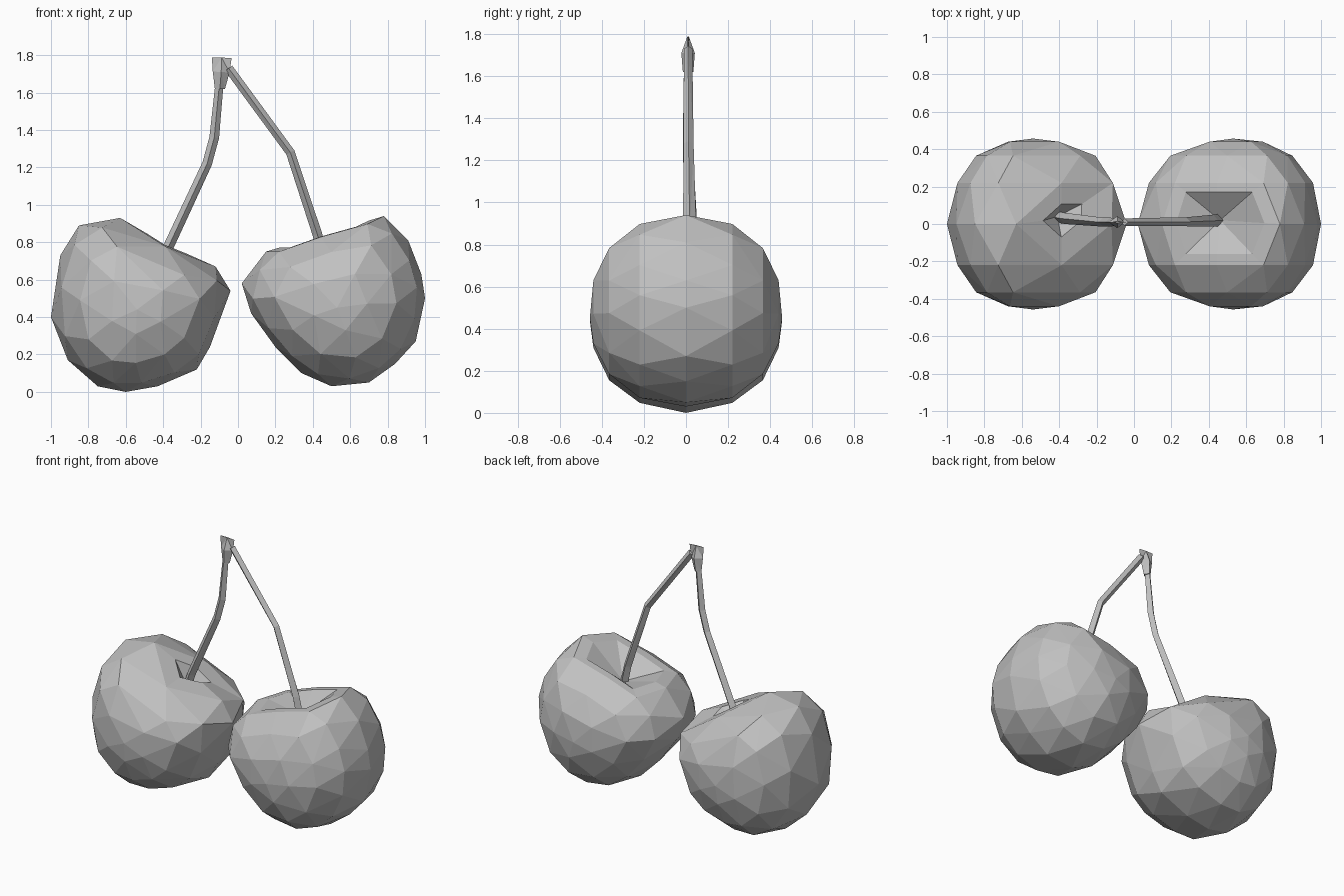
import bpy, bmesh, math
from mathutils import Vector

if "Cube" in bpy.data.objects:
    bpy.data.objects.remove(bpy.data.objects["Cube"])

grey = bpy.data.materials.new("plain grey")
grey.diffuse_color = (0.53, 0.53, 0.53, 1)
grey.use_nodes = True
grey.node_tree.nodes["Principled BSDF"].inputs["Base Color"].default_value = grey.diffuse_color


def finish(bm, name):
    bmesh.ops.recalc_face_normals(bm, faces=bm.faces[:])
    mesh = bpy.data.meshes.new(name)
    bm.to_mesh(mesh)
    bm.free()
    mesh.materials.append(grey)
    ob = bpy.data.objects.new(name, mesh)
    bpy.context.collection.objects.link(ob)


def cherry(name, outline, centre, rim, pit, drop, spread):
    """Faceted fruit: front outline shrunk towards both sides, with a stem pit."""
    bm = bmesh.new()
    n = len(outline)
    c = Vector(centre)
    pts = [Vector(p) for p in outline]

    def ring(y, scale, count, shift):
        for i in range(count):
            t = (i + shift) * n / count
            k = int(t)
            p = pts[k % n].lerp(pts[(k + 1) % n], t - k)
            if shift:                       # keep chord midpoints round
                p = c + (p - c) * 1.02
            p = c + (p - c) * scale
            bm.verts.new((p.x, y, p.y))

    ring(0, 1, n, 0)
    for side in (-1, 1):
        ring(side * 0.22, 0.91, n, 0.5)
        ring(side * 0.365, 0.67, 10, 0.25)
        ring(side * 0.44, 0.34, 5, 0.6)
        bm.verts.new((c.x, side * 0.457, c.y - 0.03))
    tip = bm.verts.new(rim)
    bmesh.ops.convex_hull(bm, input=bm.verts[:])
    bmesh.ops.delete(bm, geom=[v for v in bm.verts if not v.link_faces],
                     context='VERTS')
    bmesh.ops.triangulate(bm, faces=bm.faces[:])

    # Rebuild the top fan as a rim ring around a sunken pit
    top = Vector(rim) - Vector((0, 0, drop))
    tip = min(bm.verts, key=lambda v: (v.co - Vector(rim)).length)
    pairs = [[v for v in f.verts if v != tip] for f in tip.link_faces]
    bm.verts.remove(tip)
    floor = bm.verts.new(pit)
    mid = {}
    for a, b in pairs:
        for v in (a, b):
            if v not in mid:
                mid[v] = bm.verts.new(top.lerp(v.co, spread))
        bm.faces.new((a, b, mid[b], mid[a]))
        bm.faces.new((mid[a], mid[b], floor))
    bmesh.ops.triangulate(bm, faces=bm.faces[:])
    finish(bm, name)


def stem(name, path):
    """Four-sided sweep; each point is x, y, z, half width, half depth."""
    bm = bmesh.new()
    loops = []
    for i, (x, y, z, w, d) in enumerate(path):
        a, b = path[max(i - 1, 0)], path[min(i + 1, len(path) - 1)]
        t = Vector((b[0] - a[0], 0, b[2] - a[2])).normalized()
        side = Vector((t.z, 0, -t.x)) * w
        deep = Vector((0, d, 0))
        p = Vector((x, y, z))
        loops.append([bm.verts.new(p + o) for o in (side, deep, -side, -deep)])
    for a, b in zip(loops, loops[1:]):
        for i in range(4):
            j = (i + 1) % 4
            bm.faces.new((a[i], a[j], b[j], b[i]))
    bm.faces.new(loops[0])
    bm.faces.new(loops[-1])
    bmesh.ops.triangulate(bm, faces=bm.faces[:])
    finish(bm, name)


# Fruits
cherry("left_cherry",
       [(-0.63, 0.93), (-0.85, 0.89), (-0.95, 0.73), (-1.0, 0.4),
        (-0.91, 0.17), (-0.75, 0.03), (-0.6, 0.0), (-0.43, 0.03),
        (-0.22, 0.12), (-0.15, 0.24), (-0.04, 0.54), (-0.12, 0.67)],
       (-0.54, 0.47), (-0.39, 0.03, 0.84), (-0.41, 0.04, 0.67), 0.05, 0.4)
cherry("right_cherry",
       [(0.63, 0.92), (0.24, 0.79), (0.15, 0.75), (0.02, 0.58),
        (0.07, 0.42), (0.2, 0.24), (0.34, 0.1), (0.5, 0.03), (0.7, 0.05),
        (0.84, 0.15), (0.95, 0.27), (1.0, 0.5), (0.98, 0.63),
        (0.91, 0.81), (0.78, 0.94)],
       (0.53, 0.48), (0.45, 0.02, 0.9), (0.46, 0.02, 0.72), 0.06, 0.75)

# Stems and the knob that joins them
stem("left_stem",
     [(-0.42, 0.04, 0.64, 0.03, 0.03), (-0.37, 0.03, 0.78, 0.028, 0.03),
      (-0.165, 0.01, 1.22, 0.026, 0.024), (-0.127, 0.01, 1.36, 0.026, 0.024),
      (-0.1, 0.01, 1.64, 0.022, 0.02)])
stem("right_stem",
     [(0.46, 0.02, 0.68, 0.028, 0.034), (0.425, 0.018, 0.84, 0.026, 0.032),
      (0.28, 0.012, 1.28, 0.024, 0.024), (-0.05, 0.01, 1.73, 0.024, 0.02)])
stem("stem_knob",
     [(-0.097, 0.01, 1.62, 0.027, 0.025), (-0.09, 0.01, 1.71, 0.045, 0.032),
      (-0.087, 0.01, 1.787, 0.053, 0.004)])
